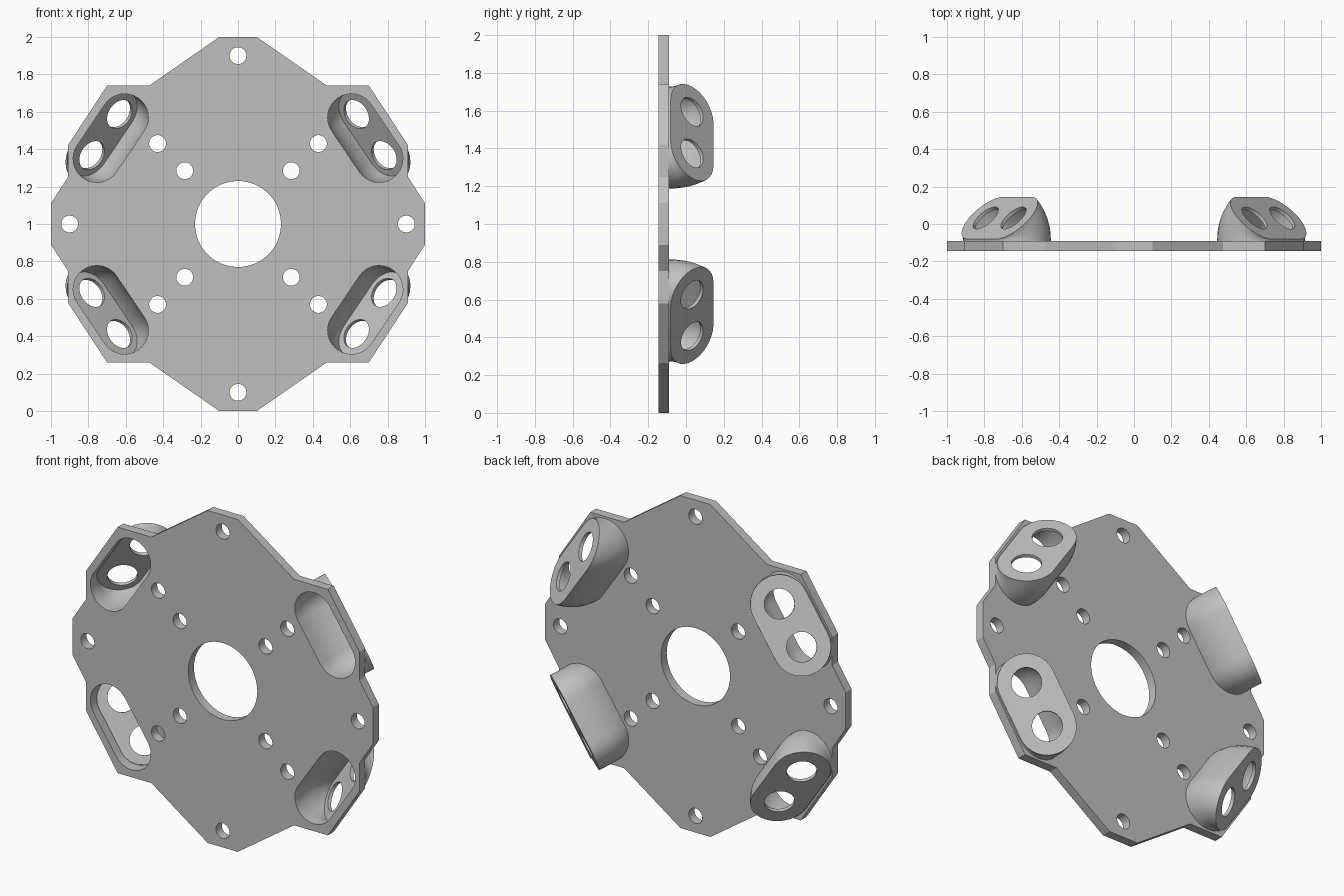
import bpy
import bmesh
from math import sin, cos, pi, radians
from mathutils import Vector

if "Cube" in bpy.data.objects:
    bpy.data.objects.remove(bpy.data.objects["Cube"])

grey = bpy.data.materials.new("plain_grey")
grey.use_nodes = True
colour = (0.53, 0.53, 0.53, 1)
grey.diffuse_color = colour
grey.node_tree.nodes["Principled BSDF"].inputs["Base Color"].default_value = colour

FRONT, BACK = -0.145, -0.09      # plate faces along y
AIM = radians(34)                # direction of each pod from the plate centre
TILT = radians(45)               # tilt of each pod face
HALF = 0.1325                    # half the distance between the two pod holes


def make_object(name, bm):
    bmesh.ops.recalc_face_normals(bm, faces=bm.faces)
    mesh = bpy.data.meshes.new(name)
    bm.to_mesh(mesh)
    bm.free()
    mesh.materials.append(grey)
    obj = bpy.data.objects.new(name, mesh)
    bpy.context.collection.objects.link(obj)
    return obj


def loft(name, rings):
    """Closed solid through a list of equal-length rings."""
    bm = bmesh.new()
    loops = [[bm.verts.new(p) for p in ring] for ring in rings]
    n = len(loops[0])
    for a, b in zip(loops, loops[1:]):
        for i in range(n):
            j = (i + 1) % n
            bm.faces.new((a[i], a[j], b[j], b[i]))
    bm.faces.new(loops[0])
    bm.faces.new(loops[-1])
    return make_object(name, bm)


def cylinder(name, start, end, radius, sides=48):
    axis = (end - start).normalized()
    side = axis.orthogonal().normalized()
    up = axis.cross(side)
    circle = [(side * cos(2 * pi * i / sides) + up * sin(2 * pi * i / sides)) * radius
              for i in range(sides)]
    return loft(name, [[p + c for c in circle] for p in (start, end)])


def cut(obj, cutters):
    for cutter in cutters:
        cutter.hide_render = True
        mod = obj.modifiers.new("cut", "BOOLEAN")
        mod.operation = "DIFFERENCE"
        mod.solver = "EXACT"
        mod.object = cutter
    bpy.context.view_layer.update()
    graph = bpy.context.evaluated_depsgraph_get()
    mesh = bpy.data.meshes.new_from_object(obj.evaluated_get(graph))
    obj.modifiers.clear()
    obj.data = mesh


def place(sx, sz, r, t, y):
    """Radial, tangential and depth position in one quadrant."""
    return Vector((sx * (r * cos(AIM) - t * sin(AIM)), y,
                   1 + sz * (r * sin(AIM) + t * cos(AIM))))


def bent_slot(name, sx, sz, hinge_r, hinge_y, reach, radius, base_y, steps=12, arc=16):
    """Slot outline swept around a hinge at the plate rim, with a straight base."""
    outline = []
    for end, first in ((1, 0), (-1, pi)):
        for i in range(arc + 1):
            a = first + pi * i / arc
            outline.append((radius * cos(a), end * HALF + radius * sin(a)))
    rings = [[place(sx, sz, hinge_r - reach + a, t, base_y) for a, t in outline]]
    for k in range(steps + 1):
        ang = TILT * k / steps
        rings.append([place(sx, sz, hinge_r - (reach - a) * cos(ang), t,
                            hinge_y + (reach - a) * sin(ang)) for a, t in outline])
    return loft(name, rings)


# Plate outline, mirrored from one quadrant
quarter = [(1.0, 0.11), (0.91, 0.25), (0.91, 0.42), (0.7, 0.74), (0.475, 0.74), (0.1, 1.0)]
half = quarter + [(-x, z) for x, z in reversed(quarter)]
outline = half + [(-x, -z) for x, z in half]
plate = loft("mounting_plate", [[Vector((x, y, 1 + z)) for x, z in outline]
                                for y in (FRONT, BACK)])

# Central bore and bolt holes
spots = [(0, 0, 0.23), (0.9, 0, 0.045), (-0.9, 0, 0.045), (0, 0.9, 0.045), (0, -0.9, 0.045)]
spots += [(sx * d, sz * d, 0.045) for d in (0.285, 0.43) for sx in (1, -1) for sz in (1, -1)]
plate_cutters = [cylinder("hole_cutter", Vector((x, -0.3, 1 + z)), Vector((x, 0, 1 + z)), r)
                 for x, z, r in spots]
helpers = list(plate_cutters)
parts = [plate]

# Four hollow tilted pods with two holes in each face
HINGE_R, HINGE_Y, REACH = 0.982, -0.083, 0.163
SKIN = 0.02 * cos(TILT)
for sx, side in ((1, "left"), (-1, "right")):
    for sz, level in ((1, "upper"), (-1, "lower")):
        pod = bent_slot(f"{level}_{side}_pod", sx, sz, HINGE_R, HINGE_Y, REACH, 0.16, BACK - 0.002)
        hollow = bent_slot("hollow_cutter", sx, sz, HINGE_R - SKIN, HINGE_Y - SKIN,
                           0.147, 0.127, FRONT - 0.05)
        face_r = HINGE_R - REACH * cos(TILT)
        face_y = HINGE_Y + REACH * sin(TILT)
        drills = []
        for t in (HALF, -HALF):
            ends = [place(sx, sz, face_r + k, t, face_y + k) for k in (-0.035, 0.04)]
            drills.append(cylinder("drill_cutter", ends[0], ends[1], 0.083))
        cut(pod, [hollow] + drills)
        plate_cutters.append(hollow)
        helpers += [hollow] + drills
        parts.append(pod)

cut(plate, plate_cutters)
for helper in helpers:
    bpy.data.objects.remove(helper)

# Smooth curved walls, keep edges crisp
bpy.ops.object.select_all(action="DESELECT")
for part in parts:
    part.select_set(True)
bpy.context.view_layer.objects.active = plate
bpy.ops.object.shade_smooth_by_angle(angle=radians(25))
